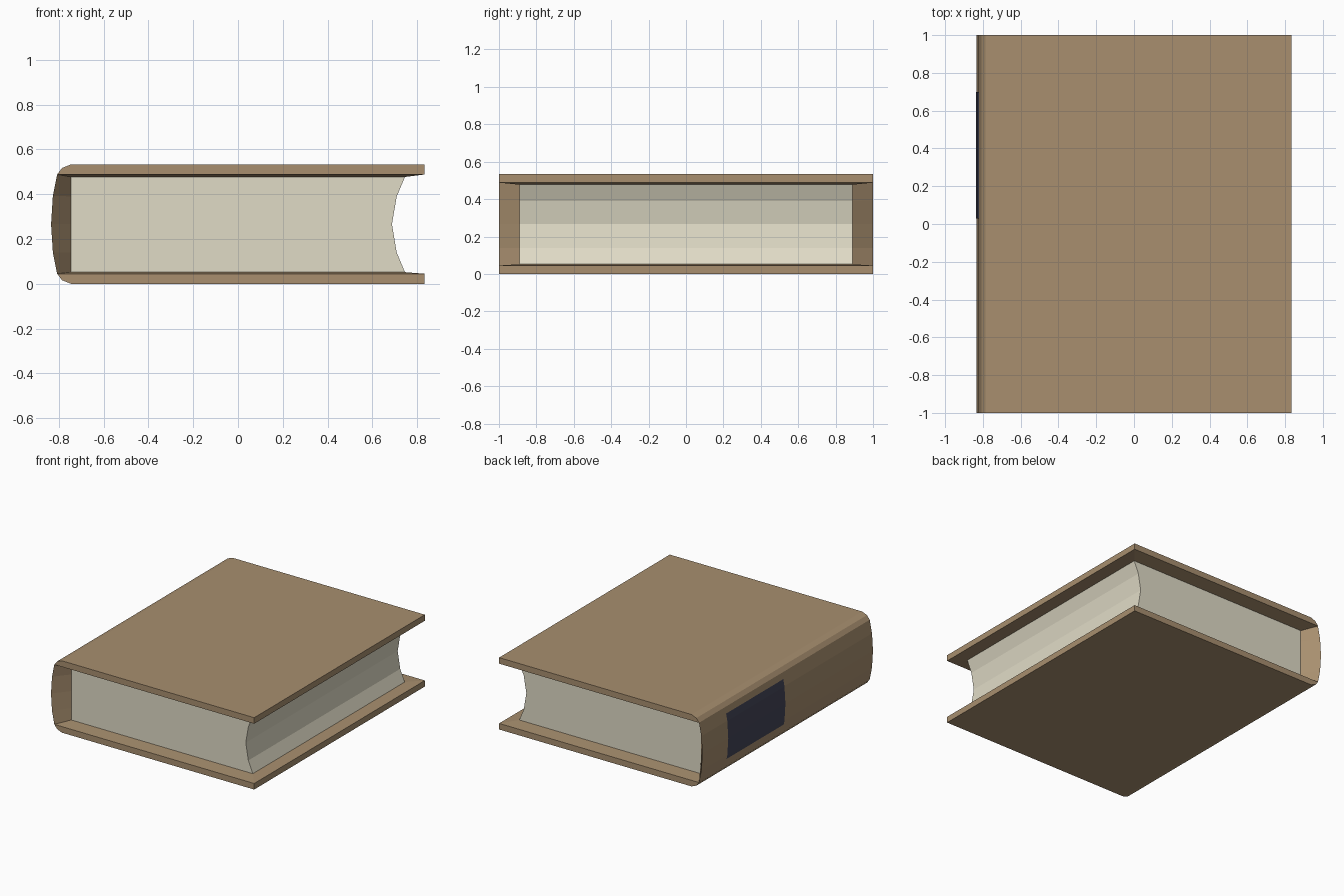
import bpy, bmesh

if "Cube" in bpy.data.objects:
    bpy.data.objects.remove(bpy.data.objects["Cube"])

H, MID = 0.533, 0.2665          # book height and mid height
X, PY = 0.833, 0.89             # cover half width, page half length


def material(name, rgb):
    def lin(c):
        c /= 255
        return c / 12.92 if c <= 0.04045 else ((c + 0.055) / 1.055) ** 2.4
    m = bpy.data.materials.new(name)
    m.diffuse_color = (*[lin(c) for c in rgb], 1)
    m.use_nodes = True
    m.node_tree.nodes["Principled BSDF"].inputs["Base Color"].default_value = m.diffuse_color
    return m


def build(name, mat, faces):
    """Make an object from faces given as point lists, welding shared points."""
    bm = bmesh.new()
    for f in faces:
        bm.faces.new([bm.verts.new(p) for p in f])
    bmesh.ops.remove_doubles(bm, verts=bm.verts, dist=1e-5)
    me = bpy.data.meshes.new(name)
    bm.to_mesh(me)
    bm.free()
    me.materials.append(mat)
    ob = bpy.data.objects.new(name, me)
    bpy.context.collection.objects.link(ob)
    return ob


def at(profile, y):
    return [(x, y, z) for x, z in profile]


def strip(a, b):
    """Quads between two rows of points."""
    return [[a[i], a[i + 1], b[i + 1], b[i]] for i in range(len(a) - 1)]


def flip(profile):
    return [(x, H - z) for x, z in reversed(profile)]


def both_ends(faces):
    """Faces plus their mirror copies across y, with the winding reversed."""
    return faces + [[(x, -y, z) for x, y, z in reversed(f)] for f in faces]


brown = material("cover_brown", (168, 143, 111))
cream = material("page_cream", (224, 219, 198))
navy = material("label_navy", (68, 70, 88))

# Profiles in x, z
low = [(X, 0), (-0.745, 0), (-0.785, 0.016), (-0.807, 0.045)]
arc = [(-0.826, 0.14), (-0.834, MID), (-0.826, H - 0.14)]
outer = low + arc + flip(low)
zs = [0.052, 0.14, MID, 0.39, 0.477]
rim = [(X, 0.045), low[-1]] + arc + flip(low)[:1] + [(X, H - 0.045)]
inner = [(0.745, zs[0])] + [(-0.745, z) for z in zs] + [(0.745, zs[-1])]

# Cover: outside skin, board edges, and the inset sloping in to the pages
ends = [at(low + [(X, 0.045)], -1), at([(X, H - 0.045)] + flip(low), -1)]
ends += [f[::-1] for f in strip(at(rim, -1), at(inner, -PY))]
ends[0].reverse()
ends[1].reverse()
faces = both_ends(ends) + strip(at(outer, -1), at(outer, 1))
for z0, z1, zp in ((0, 0.045, zs[0]), (H, H - 0.045, zs[-1])):
    faces.append([(X, -1, z0), (X, 1, z0), (X, 1, z1), (X, -1, z1)])
    faces.append([(X, -1, z1), (X, 1, z1), (0.745, PY, zp), (0.745, -PY, zp)])
cover = build("cover", brown, faces)

# Page block with hollow fore edge
fore = list(zip((0.745, 0.708, 0.687, 0.708, 0.745), zs))
section = fore + [(-0.745, z) for z in reversed(zs)]
pages = build("pages", cream, [at(section, -PY), at(section, PY)[::-1]]
              + strip(at(fore, -PY), at(fore, PY)))

# Make the shared normals of the book face outward
for ob in (cover, pages):
    bm = bmesh.new()
    bm.from_mesh(ob.data)
    bmesh.ops.recalc_face_normals(bm, faces=bm.faces)
    # reference direction: the underside or front end must face out
    ref = min(bm.faces, key=lambda f: f.calc_center_median().z if ob is cover
              else f.calc_center_median().y)
    if (ref.normal.z if ob is cover else ref.normal.y) > 0:
        bmesh.ops.reverse_faces(bm, faces=bm.faces)
    bm.to_mesh(ob.data)
    bm.free()

# Spine label: thin plate following the spine curve
lab = [(-0.8235, 0.11)] + [(x - 0.003, z) for x, z in arc] + [(-0.8195, 0.445)]
build("spine_label", navy, strip(at(lab, 0.03), at(lab, 0.70)))
label = bpy.data.objects["spine_label"]
if label.data.polygons[0].normal.x > 0:
    label.data.flip_normals()
